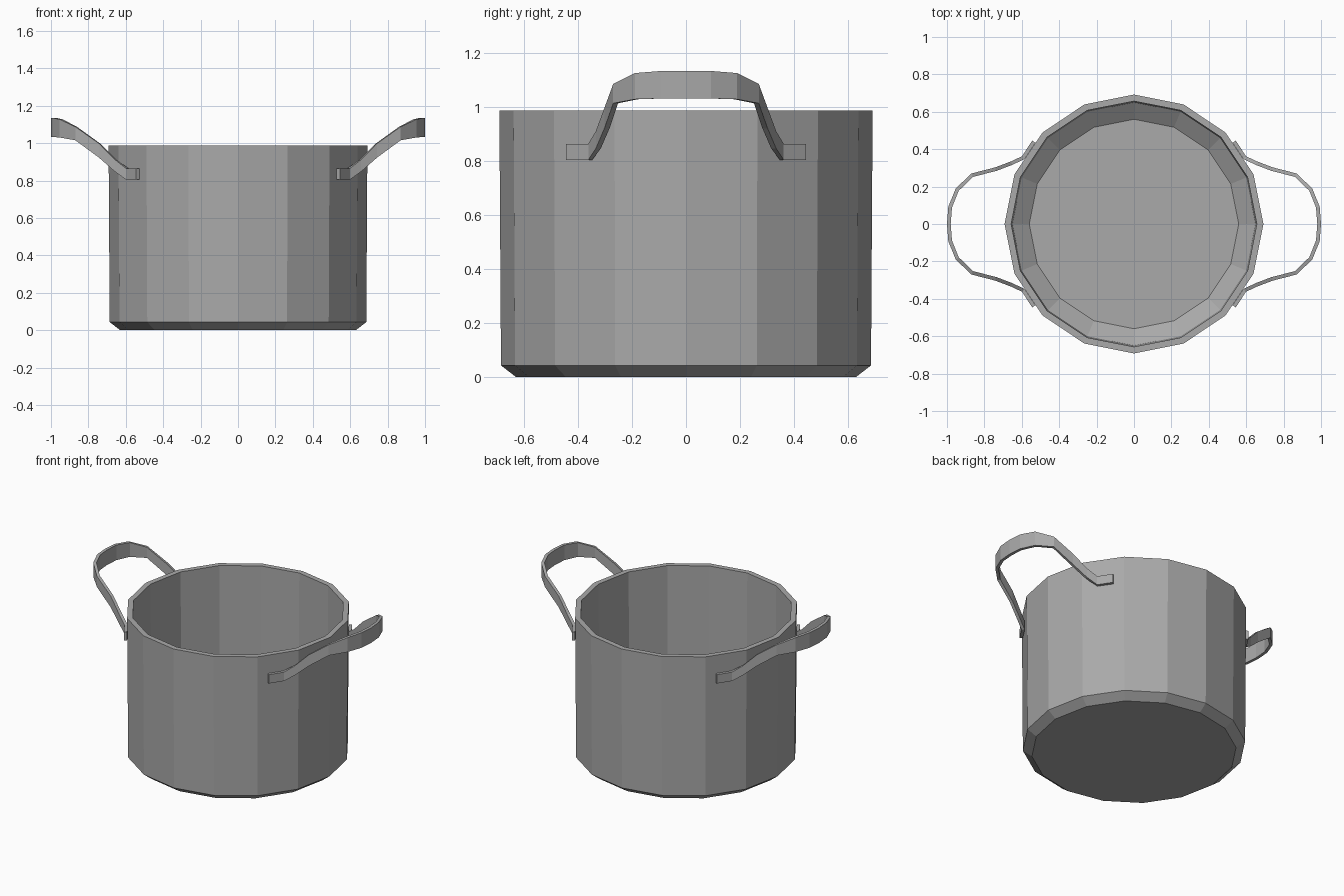
import bpy
import bmesh
import math
from mathutils import Vector

cube = bpy.data.objects.get("Cube")
if cube:
    bpy.data.objects.remove(cube, do_unlink=True)

SIDES = 16

steel = bpy.data.materials.new("brushed grey metal")
steel.use_nodes = True
color = (0.4, 0.4, 0.4, 1)
steel.diffuse_color = color
steel.node_tree.nodes["Principled BSDF"].inputs["Base Color"].default_value = color


def finish(bm, name):
    bmesh.ops.recalc_face_normals(bm, faces=bm.faces)
    mesh = bpy.data.meshes.new(name)
    bm.to_mesh(mesh)
    bm.free()
    mesh.materials.append(steel)
    obj = bpy.data.objects.new(name, mesh)
    bpy.context.collection.objects.link(obj)
    return obj


def bridge(bm, a, b):
    n = len(a)
    for i in range(n):
        j = (i + 1) % n
        bm.faces.new((a[i], a[j], b[j], b[i]))


# Pot body: one lathed profile (radius, height), outside bottom to inside floor
def build_pot():
    profile = [(0.63, 0), (0.686, 0.043), (0.692, 0.988),
               (0.657, 0.988), (0.65, 0.11), (0.56, 0.045)]
    bm = bmesh.new()
    rings = []
    for r, z in profile:
        angles = [2 * math.pi * i / SIDES for i in range(SIDES)]
        rings.append([bm.verts.new((r * math.cos(a), r * math.sin(a), z)) for a in angles])
    for a, b in zip(rings, rings[1:]):
        bridge(bm, a, b)
    bm.faces.new(rings[0])
    bm.faces.new(rings[-1])
    finish(bm, "pot_body")


# Handle: upright band swept along half a loop, mirrored front to back
def build_handle(name, side):
    # x, y, bottom height, top height
    half = [(0.536, 0.44, 0.805, 0.865), (0.592, 0.355, 0.805, 0.865),
            (0.655, 0.325, 0.848, 0.912), (0.74, 0.293, 0.922, 0.998),
            (0.865, 0.261, 1.015, 1.087), (0.945, 0.184, 1.03, 1.127),
            (0.983, 0.09, 1.033, 1.135), (0.99, 0, 1.033, 1.135)]
    path = half + [(x, -y, lo, hi) for x, y, lo, hi in half[-2::-1]]
    bm = bmesh.new()
    sections = []
    for i, (x, y, lo, hi) in enumerate(path):
        before, after = path[max(i - 1, 0)], path[min(i + 1, len(path) - 1)]
        along = Vector((after[0] - before[0], after[1] - before[1])).normalized()
        nx, ny = -along.y * 0.01, along.x * 0.01
        corners = [(x - nx, y - ny, lo), (x + nx, y + ny, lo),
                   (x + nx, y + ny, hi), (x - nx, y - ny, hi)]
        sections.append([bm.verts.new((side * cx, cy, cz)) for cx, cy, cz in corners])
    for a, b in zip(sections, sections[1:]):
        bridge(bm, a, b)
    bm.faces.new(sections[0])
    bm.faces.new(sections[-1])
    finish(bm, name)


build_pot()
build_handle("left_handle", 1)
build_handle("right_handle", -1)
